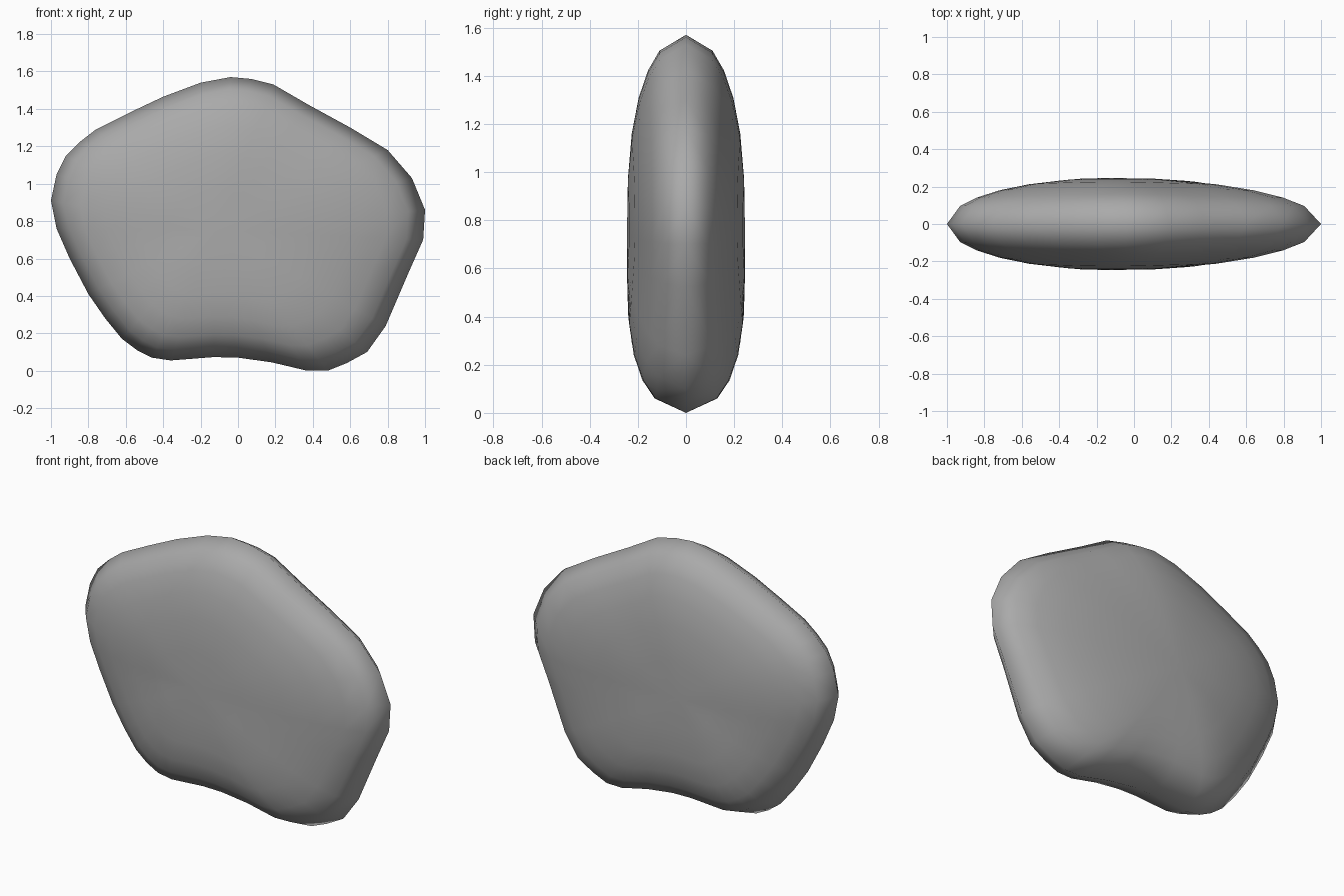
import bpy
import bmesh
from math import hypot

cube = bpy.data.objects.get("Cube")
if cube:
    bpy.data.objects.remove(cube, do_unlink=True)

# Rim of the pebble in the x-z plane, clockwise from its right end
RIM = [(-1, .91), (-.97, 1.05), (-.92, 1.15), (-.85, 1.22), (-.76, 1.29),
       (-.58, 1.38), (-.4, 1.465), (-.2, 1.54), (-.04, 1.57), (.07, 1.56),
       (.19, 1.53), (.38, 1.42), (.6, 1.3), (.8, 1.18), (.93, 1.03),
       (1, .86), (.99, .7), (.91, .52), (.79, .24), (.69, .1), (.58, .04),
       (.48, 0), (.37, 0), (.18, .045), (0, .07), (-.13, .073), (-.36, .055),
       (-.46, .07), (-.54, .11), (-.62, .17), (-.71, .28), (-.8, .41),
       (-.9, .6), (-.97, .76)]
CENTRE_X, CENTRE_Z = -.12, .75
HALF_THICKNESS = .245
RINGS = (.92, .82, .68, .5, .27)


def surface_point(rim_point, t, side):
    """Point at fraction t from the centre to the rim; fuller at top and bottom."""
    dx, dz = rim_point[0] - CENTRE_X, rim_point[1] - CENTRE_Z
    slope = dz / hypot(dx, dz)
    power = 2 + (.7 if slope > 0 else 2.8) * slope ** 2
    depth = HALF_THICKNESS * (1 - t ** power) ** .5
    return (CENTRE_X + dx * t, side * depth, CENTRE_Z + dz * t)


def make_material(name, colour):
    mat = bpy.data.materials.new(name)
    mat.use_nodes = True
    mat.diffuse_color = colour
    mat.node_tree.nodes["Principled BSDF"].inputs["Base Color"].default_value = colour
    return mat


# Two domed halves sharing the rim
bm = bmesh.new()
count = len(RIM)
rim = [bm.verts.new(surface_point(p, 1, 1)) for p in RIM]
for side in (-1, 1):
    outer = rim
    for t in RINGS:
        inner = [bm.verts.new(surface_point(p, t, side)) for p in RIM]
        for i in range(count):
            j = (i + 1) % count
            bm.faces.new((outer[i], outer[j], inner[j], inner[i]))
        outer = inner
    middle = bm.verts.new((CENTRE_X, side * HALF_THICKNESS, CENTRE_Z))
    for i in range(count):
        bm.faces.new((outer[i], outer[(i + 1) % count], middle))
bmesh.ops.recalc_face_normals(bm, faces=bm.faces)
for face in bm.faces:
    face.smooth = True

mesh = bpy.data.meshes.new("pebble")
bm.to_mesh(mesh)
bm.free()
mesh.materials.append(make_material("stone grey", (.4, .4, .4, 1)))
pebble = bpy.data.objects.new("pebble", mesh)
bpy.context.collection.objects.link(pebble)
